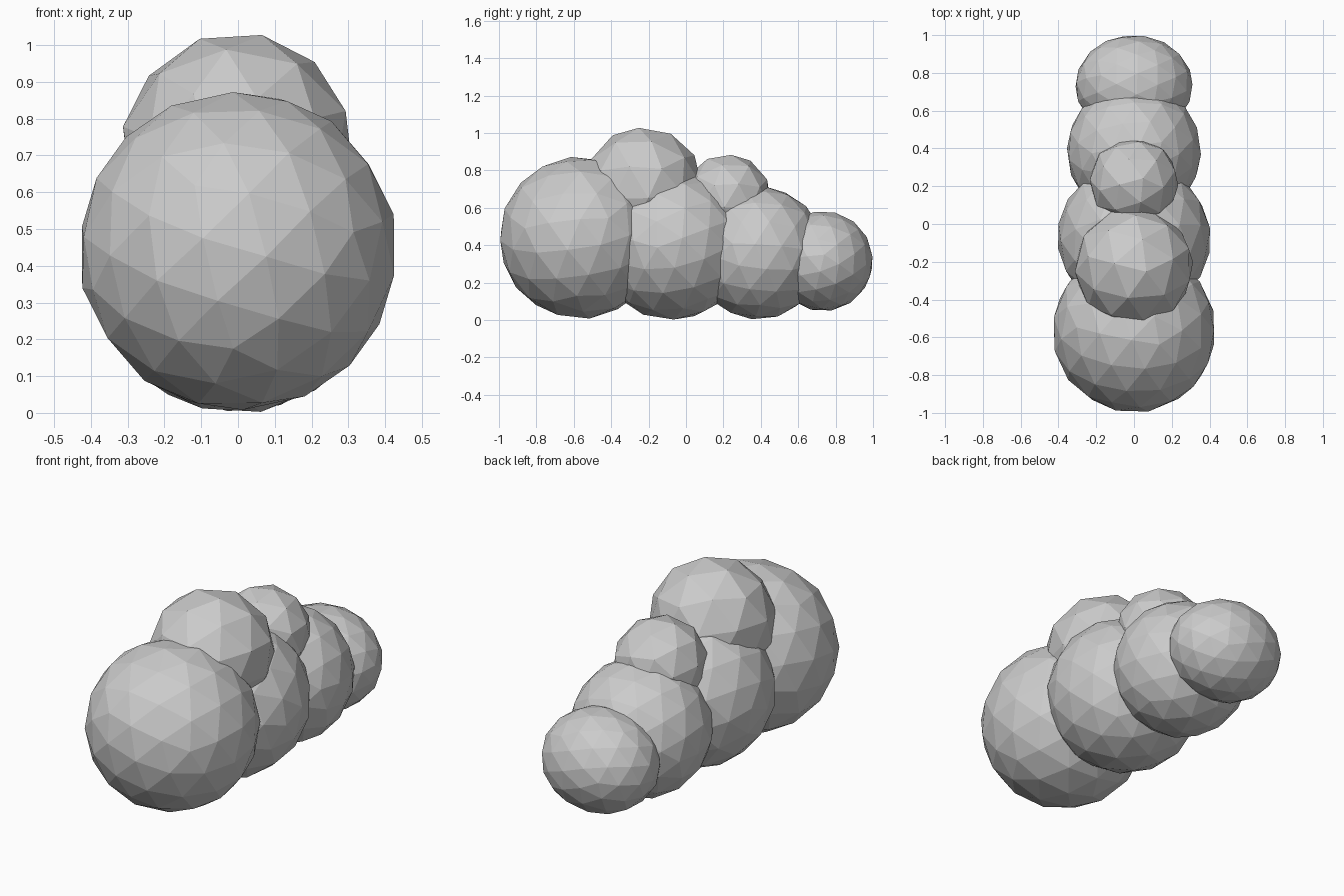
import bpy, bmesh
from mathutils import Euler, Vector

if "Cube" in bpy.data.objects:
    bpy.data.objects.remove(bpy.data.objects["Cube"])

def geodesic_ball(name, centre, radii, freq, tilt):
    """Faceted ball: each icosahedron face is split into freq*freq triangles."""
    base = bmesh.new()
    bmesh.ops.create_icosphere(base, subdivisions=1, radius=1)
    rot = Euler(tilt).to_matrix()
    bm = bmesh.new()
    for face in base.faces:
        a, b, c = [v.co for v in face.verts]
        for i in range(freq + 1):
            for j in range(freq + 1 - i):
                p = (a * i + b * j + c * (freq - i - j)).normalized()
                bm.verts.new(rot @ p)
    base.free()
    bmesh.ops.remove_doubles(bm, verts=bm.verts[:], dist=1e-4)
    bmesh.ops.convex_hull(bm, input=bm.verts[:])
    bmesh.ops.scale(bm, vec=Vector(radii), verts=bm.verts[:])
    bmesh.ops.recalc_face_normals(bm, faces=bm.faces[:])
    mesh = bpy.data.meshes.new(name)
    bm.to_mesh(mesh)
    bm.free()
    obj = bpy.data.objects.new(name, mesh)
    obj.location = centre
    bpy.context.collection.objects.link(obj)

# row of large lobes along the ground, front to back
geodesic_ball("front_lobe", (0, -0.565, 0.44), (0.435,) * 3, 3, (0.3, 0.2, 0.5))
geodesic_ball("middle_lobe", (0, -0.075, 0.405), (0.407,) * 3, 3, (0.5, 0.1, 1.1))
geodesic_ball("rear_lobe", (0, 0.385, 0.36), (0.358,) * 3, 3, (0.2, 0.4, 0.8))
geodesic_ball("tail_lobe", (0, 0.733, 0.315), (0.312, 0.268, 0.268), 3, (0.4, 0.3, 0.2))

# coarser lobes resting on top
geodesic_ball("upper_front_lobe", (0, -0.228, 0.715), (0.32,) * 3, 2, (0.15, 0.16, 0.4))
geodesic_ball("upper_rear_lobe", (0, 0.22, 0.65), (0.239,) * 3, 2, (0.1, 0.2, 0.9))
